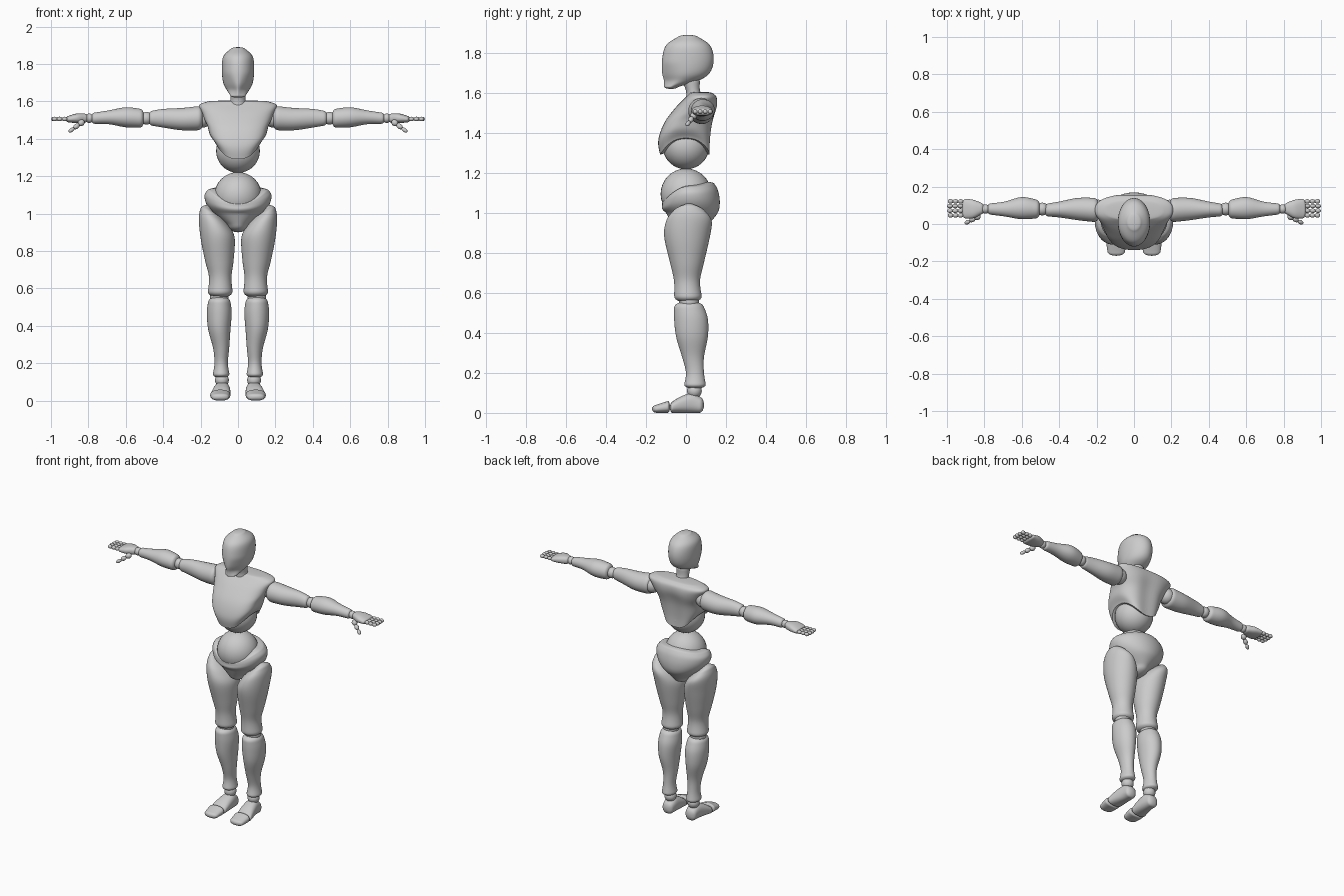
import bpy, bmesh, math
from mathutils import Matrix, Vector

if "Cube" in bpy.data.objects:
    bpy.data.objects.remove(bpy.data.objects["Cube"])

grey = bpy.data.materials.new("matte_grey")
grey.use_nodes = True
grey.diffuse_color = (.6, .6, .6, 1)
grey.node_tree.nodes["Principled BSDF"].inputs["Base Color"].default_value = grey.diffuse_color

SIDES = 32
STEPS = 4
AXES = {"x": lambda u, v, w: (w, v, u),
        "y": lambda u, v, w: (u, w, v),
        "z": lambda u, v, w: (u, v, w)}


def finish(name, bm, pair=False, rounded=False):
    """Turn a bmesh into a smooth object, mirrored across x when it is a pair."""
    bmesh.ops.recalc_face_normals(bm, faces=bm.faces)
    for face in bm.faces:
        face.smooth = True
    mesh = bpy.data.meshes.new(name)
    bm.to_mesh(mesh)
    bm.free()
    mesh.materials.append(grey)
    part = bpy.data.objects.new(name, mesh)
    bpy.context.collection.objects.link(part)
    if pair:
        part.modifiers.new("mirror", "MIRROR").use_mirror_merge = False
    if rounded:
        subdivision = part.modifiers.new("smooth", "SUBSURF")
        subdivision.levels = subdivision.render_levels = 1


def interpolate(keys):
    """Pass a smooth curve through the key sections."""
    keys = [Vector(key) for key in keys]
    sections = []
    for i in range(len(keys) - 1):
        start, end = keys[i], keys[i + 1]
        leave = (end - keys[max(i - 1, 0)]) / 2
        arrive = (keys[min(i + 2, len(keys) - 1)] - start) / 2
        for step in range(STEPS):
            t = step / STEPS
            ease = t * t * (3 - 2 * t)
            sections.append(start.lerp(end, ease) + leave * t * (1 - t) ** 2
                            - arrive * t * t * (1 - t))
    return sections + [keys[-1]]


def dome(section, height):
    """Shrink an end section along a quarter ellipse."""
    position, centre, half, front, back = section
    middle, depth = (front + back) / 2, (back - front) / 2
    rings = []
    for degrees in (25, 50, 70, 84):
        angle = math.radians(degrees)
        scale = math.cos(angle)
        rings.append((position + height * math.sin(angle), centre, half * scale,
                      middle - depth * scale, middle + depth * scale))
    return rings


def loft(name, keys, domes, axis="z", pair=False, power=2, warp=None):
    """Skin sections of (position, centre, half width, front, back) along an axis."""
    sections = interpolate(keys)
    direction = math.copysign(1, keys[-1][0] - keys[0][0])
    first, last = domes
    if first:
        sections = dome(keys[0], -direction * first)[::-1] + sections
    if last:
        sections += dome(keys[-1], direction * last)
    bm = bmesh.new()
    loops = []
    for w, centre, half, front, back in sections:
        loop = []
        for k in range(SIDES):
            angle = math.tau * k / SIDES
            c, s = math.cos(angle), math.sin(angle)
            u = centre + half * math.copysign(abs(c) ** (2 / power), c)
            v = (front + back) / 2 + (back - front) / 2 * math.copysign(abs(s) ** (2 / power), s)
            point = warp(u, v, w, c, s) if warp else (u, v, w)
            loop.append(bm.verts.new(AXES[axis](*point)))
        loops.append(loop)
    for lower, upper in zip(loops, loops[1:]):
        for k in range(SIDES):
            n = (k + 1) % SIDES
            bm.faces.new((lower[k], lower[n], upper[n], upper[k]))
    crease = bm.edges.layers.float.new("crease_edge")
    for loop, height in zip((loops[0], loops[-1]), domes):
        cap = bm.faces.new(loop)
        if not height:
            for edge in cap.edges:
                edge[crease] = 1
                edge.smooth = False
    finish(name, bm, pair, True)


def ball(name, centre, radius, pair=False):
    bm = bmesh.new()
    bmesh.ops.create_uvsphere(bm, u_segments=SIDES, v_segments=SIDES // 2, radius=radius,
                              matrix=Matrix.Translation(centre))
    finish(name, bm, pair)


def bone(name, start, end, radius):
    """A rounded finger segment between two points, on both hands."""
    span = end - start
    matrix = (Matrix.Translation((start + end) / 2)
              @ span.to_track_quat("Z", "Y").to_matrix().to_4x4()
              @ Matrix.Diagonal((radius, radius, span.length * .55, 1)))
    bm = bmesh.new()
    bmesh.ops.create_uvsphere(bm, u_segments=16, v_segments=12, radius=1, matrix=matrix)
    finish(name, bm, pair=True)


def fade(value, start, end):
    """Ramp from none at start to full at end."""
    return min(1, max(0, (value - start) / (end - start)))


# Head: narrow skull whose lower face is pinched into a wedge
def face_wedge(u, v, w, c, s):
    if s < 0:
        u *= 1 - .65 * fade(w, 1.75, 1.66) * s * s
    return u, v, w


loft("head", [(1.88, 0, .04, -.04, .06), (1.84, 0, .08, -.1, .12), (1.77, 0, .087, -.12, .14),
              (1.7, 0, .08, -.12, .12), (1.66, 0, .06, -.11, .06), (1.63, 0, .04, -.11, -.04)],
     domes=(.01, .01), warp=face_wedge)
loft("neck", [(1.57, 0, .045, 0, .09), (1.61, 0, .04, 0, .07), (1.66, 0, .043, -.02, .07)],
     domes=(0, .02))


# Chest: arched up at the flanks, with a shallow spine groove
def chest_shape(u, v, w, c, s):
    if s > 0:
        v -= .015 * math.exp(-(u / .05) ** 2) * fade(w, 1.6, 1.5)
    return u, v, w + .085 * fade(w, 1.5, 1.3) * c * c


loft("chest", [(1.29, 0, .12, -.13, .13), (1.36, 0, .15, -.14, .13), (1.45, 0, .165, -.11, .14),
               (1.53, 0, .19, -.05, .16), (1.58, 0, .21, 0, .155), (1.6, 0, .16, .02, .13)],
     domes=(0, .005), power=2.5, warp=chest_shape)

# Waist joints
ball("abdomen_ball", (0, 0, 1.335), .117)
ball("waist_ball", (0, 0, 1.095), .127)


# Pelvis: bowl with a rim that dips at the front and rises at the back
def pelvis_rim(u, v, w, c, s):
    tilt = .08 * fade(w, 1, 1.13) * s * s
    return u, v, w + (tilt / 4 if s > 0 else -tilt)


loft("pelvis", [(.94, 0, .06, -.07, .11), (1, 0, .13, -.1, .16), (1.05, 0, .17, -.12, .17),
                (1.1, 0, .18, -.12, .16), (1.13, 0, .16, -.12, .14)],
     domes=(.04, .01), warp=pelvis_rim)


# Thighs: tops slope down toward the crotch
def hip_slope(u, v, w, c, s):
    return u, v, w + .03 * fade(w, .85, 1) * c


loft("thighs", [(1, .14, .06, -.07, .1), (.96, .13, .08, -.1, .13), (.88, .11, .093, -.11, .12),
                (.75, .1, .077, -.08, .09), (.66, .095, .06, -.06, .07), (.58, .095, .067, -.06, .08)],
     domes=(.02, .03), pair=True, warp=hip_slope)
ball("knee_balls", (.1, .015, .555), .05, pair=True)

# Shins
loft("shins", [(.53, .1, .06, -.06, .09), (.47, .1, .067, -.06, .11), (.38, .1, .06, -.05, .11),
               (.28, .09, .043, -.02, .09), (.2, .09, .036, 0, .09), (.14, .09, .045, -.01, .1)],
     domes=(.03, .02), pair=True)
ball("ankle_balls", (.086, .042, .11), .037, pair=True)

# Feet and separate toe caps
loft("feet", [(.07, .085, .038, 0, .08), (.03, .085, .043, 0, .1),
              (-.03, .09, .05, 0, .08), (-.07, .095, .053, 0, .055)],
     domes=(.02, .01), axis="y", pair=True, power=2.4)
loft("toes", [(-.09, .095, .055, 0, .06), (-.15, .095, .047, 0, .04)],
     domes=(.01, .02), axis="y", pair=True, power=2.4)

# Arms
ball("shoulder_balls", (.19, .08, 1.51), .05, pair=True)
loft("upper_arms", [(.21, 1.51, .065, .01, .14), (.3, 1.505, .06, .02, .14),
                    (.4, 1.51, .05, .035, .12), (.46, 1.51, .04, .04, .11)],
     domes=(.03, .02), axis="x", pair=True)
ball("elbow_balls", (.49, .08, 1.51), .034, pair=True)
loft("forearms", [(.52, 1.51, .05, .03, .13), (.6, 1.515, .054, .025, .145),
                  (.69, 1.515, .037, .04, .12), (.77, 1.51, .03, .05, .11)],
     domes=(.02, .015), axis="x", pair=True)
ball("wrist_balls", (.795, .08, 1.51), .025, pair=True)

# Palms
loft("palms", [(.82, 1.51, .025, .05, .115), (.86, 1.51, .026, .03, .13),
               (.905, 1.505, .018, .03, .135)],
     domes=(.02, .015), axis="x", pair=True, power=2.4)

# Fingers: three segments each, the middle two longest
for i, finger in enumerate(("index", "middle", "ring", "little")):
    joint = Vector((.913, .046 + .025 * i, 1.506))
    step = Vector((.087 - .004 * abs(i - 1.5), 0, 0)) / 3
    for segment in ("base", "mid", "tip"):
        bone(f"{finger}_finger_{segment}", joint, joint + step, .012)
        joint = joint + step

# Thumbs: angled forward and down
joint = Vector((.825, .045, 1.495))
for segment, radius in (("base", .017), ("mid", .014), ("tip", .011)):
    step = Vector((.026, -.014, -.019))
    bone(f"thumb_{segment}", joint, joint + step, radius)
    joint = joint + step
